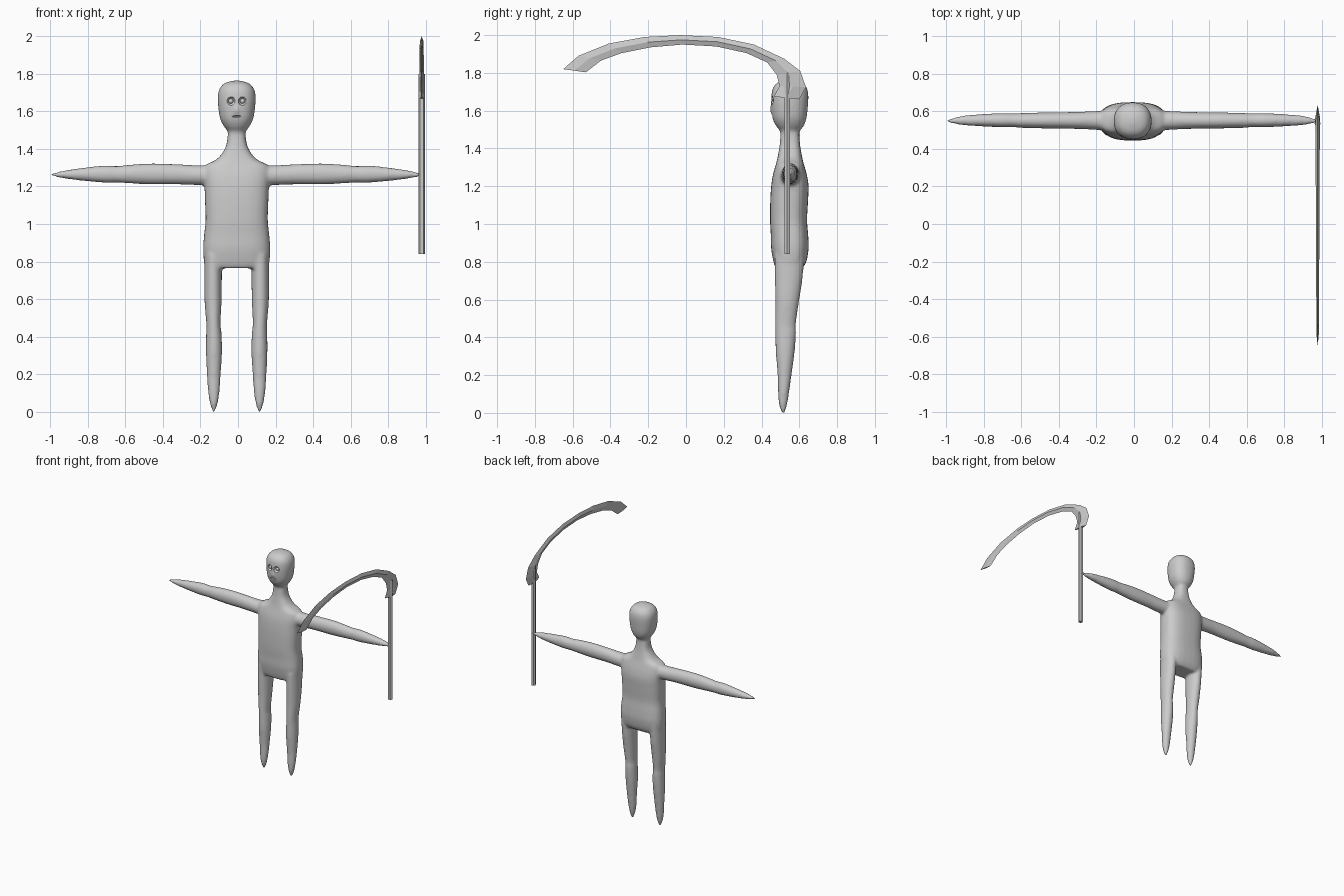
import bpy, bmesh, math
from mathutils import Vector

CX = -0.007  # body centre line


def obj_from_bm(name, bm):
    bmesh.ops.recalc_face_normals(bm, faces=bm.faces[:])
    me = bpy.data.meshes.new(name)
    bm.to_mesh(me)
    bm.free()
    ob = bpy.data.objects.new(name, me)
    bpy.context.collection.objects.link(ob)
    return ob


def spline(rows, steps=5):
    # Catmull-Rom through the section rows
    out = []
    for i in range(len(rows) - 1):
        p = [rows[max(i - 1, 0)], rows[i], rows[i + 1], rows[min(i + 2, len(rows) - 1)]]
        for s in range(steps):
            t = s / steps
            out.append([0.5 * (2 * b + (c - a) * t + (2 * a - 5 * b + 4 * c - d) * t * t
                               + (3 * b - a - 3 * c + d) * t ** 3) for a, b, c, d in zip(*p)])
    return out + [list(rows[-1])]


def loft(bm, rows, place, power=2.0, n=32):
    # rows: (along, u centre, v centre, u radius, v radius)
    rings = []
    for w, cu, cv, ru, rv in spline(rows):
        ring = []
        for k in range(n):
            a = 2 * math.pi * k / n
            c, s = math.cos(a), math.sin(a)
            u = cu + max(ru, 0.002) * math.copysign(abs(c) ** (2 / power), c)
            v = cv + max(rv, 0.002) * math.copysign(abs(s) ** (2 / power), s)
            ring.append(bm.verts.new(place(w, u, v)))
        rings.append(ring)
    for r0, r1 in zip(rings, rings[1:]):
        for k in range(n):
            bm.faces.new((r0[k], r0[(k + 1) % n], r1[(k + 1) % n], r1[k]))
    bm.faces.new(rings[0][::-1])
    bm.faces.new(rings[-1])


def upright(w, u, v):
    return Vector((CX + u, v, w))


bm = bmesh.new()
# torso and shoulders
loft(bm, [(0.765, 0, .545, .165, .07), (0.80, 0, .55, .175, .087), (0.87, 0, .55, .179, .099),
          (0.94, 0, .548, .174, .099), (1.02, 0, .543, .166, .098), (1.12, 0, .546, .169, .10),
          (1.20, 0, .55, .172, .099), (1.26, 0, .55, .178, .09), (1.31, 0, .55, .17, .076),
          (1.34, 0, .55, .115, .068), (1.37, 0, .55, .083, .062), (1.42, 0, .55, .056, .054),
          (1.50, 0, .55, .045, .048)], upright, 2.7)
# head and neck
loft(bm, [(1.40, 0, .55, .05, .05), (1.46, 0, .55, .044, .047), (1.495, 0, .55, .050, .054),
          (1.52, 0, .55, .068, .074), (1.56, 0, .548, .088, .09), (1.62, 0, .548, .098, .097),
          (1.68, 0, .55, .101, .098), (1.72, 0, .55, .092, .09), (1.75, 0, .55, .066, .064),
          (1.764, 0, .55, .02, .02)], upright, 2.3)
for s in (1, -1):
    # legs
    loft(bm, [(-.004, .122 * s, .515, .006, .006), (0.04, .122 * s, .514, .020, .021),
              (0.10, .122 * s, .516, .030, .029), (0.20, .122 * s, .522, .037, .037),
              (0.32, .121 * s, .525, .043, .050), (0.42, .122 * s, .528, .041, .055),
              (0.47, .124 * s, .527, .038, .055), (0.58, .126 * s, .535, .045, .062),
              (0.70, .126 * s, .543, .047, .073), (0.84, .126 * s, .548, .047, .080)], upright)
    # arms
    loft(bm, [(0.05, .55, 1.26, .06, .055), (0.20, .552, 1.26, .050, .053),
              (0.32, .552, 1.265, .045, .054), (0.46, .552, 1.267, .043, .056),
              (0.58, .552, 1.266, .040, .049), (0.64, .553, 1.265, .037, .044),
              (0.70, .553, 1.266, .038, .046), (0.80, .553, 1.265, .033, .037),
              (0.90, .552, 1.264, .026, .024), (0.965, .55, 1.263, .013, .012),
              (0.994, .55, 1.262, .004, .004)],
         lambda w, u, v, s=s: Vector((CX + s * w, u, v)))
# nose bridge
loft(bm, [(1.585, 0, .462, .006, .008), (1.60, 0, .457, .014, .016),
          (1.63, 0, .462, .010, .014), (1.67, 0, .468, .006, .008)], upright, n=16)
body = obj_from_bm("body", bm)
rm = body.modifiers.new("blend", 'REMESH')
rm.mode = 'VOXEL'
rm.voxel_size = 0.009
rm.use_smooth_shade = True
sm = body.modifiers.new("soften", 'SMOOTH')
sm.factor = 0.5
sm.iterations = 8


def ball(name, loc, scale):
    b = bmesh.new()
    bmesh.ops.create_uvsphere(b, u_segments=20, v_segments=12, radius=1)
    for v in b.verts:
        v.co = Vector((v.co.x * scale[0], v.co.y * scale[1], v.co.z * scale[2])) + Vector(loc)
    for f in b.faces:
        f.smooth = True
    return obj_from_bm(name, b)


# eye sockets, nostril and mouth cut into the face
cuts = [ball("socket_cutter", (CX + s * .031, .452, 1.655), (.022, .024, .023)) for s in (1, -1)]
cuts.append(ball("mouth_cutter", (CX, .449, 1.573), (.028, .02, .006)))
for c in cuts:
    c.hide_render = True
    c.hide_viewport = True
    md = body.modifiers.new(c.name, 'BOOLEAN')
    md.operation = 'DIFFERENCE'
    md.object = c
# eyes
for s in (1, -1):
    ball("eye", (CX + s * .031, .470, 1.655), (.013, .013, .013))

# scythe handle: six-sided pole
bm = bmesh.new()
bmesh.ops.create_cone(bm, cap_ends=True, segments=6, radius1=.017, radius2=.017, depth=.96)
for v in bm.verts:
    x, y, z = v.co
    v.co = (0.979 + y, 0.536 + x, 1.32 + z)
obj_from_bm("scythe_handle", bm)

# scythe blade: diamond section swept between outer and inner edges
outer = [(-.65, 1.82), (-.57, 1.89), (-.41, 1.955), (-.22, 1.99), (-.03, 2.0), (.17, 1.99),
         (.36, 1.95), (.52, 1.875), (.605, 1.81), (.635, 1.725), (.60, 1.66)]
inner = [(-.53, 1.803), (-.45, 1.865), (-.34, 1.905), (-.19, 1.935), (-.02, 1.95), (.16, 1.94),
         (.32, 1.905), (.43, 1.855), (.48, 1.79), (.495, 1.73), (.465, 1.675)]
bm = bmesh.new()
rings = []
for i, (o, p) in enumerate(zip(outer, inner)):
    h = .006 + .008 * i / 10
    m = ((o[0] + p[0]) / 2, (o[1] + p[1]) / 2)
    rings.append([bm.verts.new((.979 + d, q[0], q[1]))
                  for d, q in ((0, o), (h, m), (0, p), (-h, m))])
for r0, r1 in zip(rings, rings[1:]):
    for k in range(4):
        bm.faces.new((r0[k], r0[(k + 1) % 4], r1[(k + 1) % 4], r1[k]))
bm.faces.new(rings[0][::-1])
bm.faces.new(rings[-1])
obj_from_bm("scythe_blade", bm)
